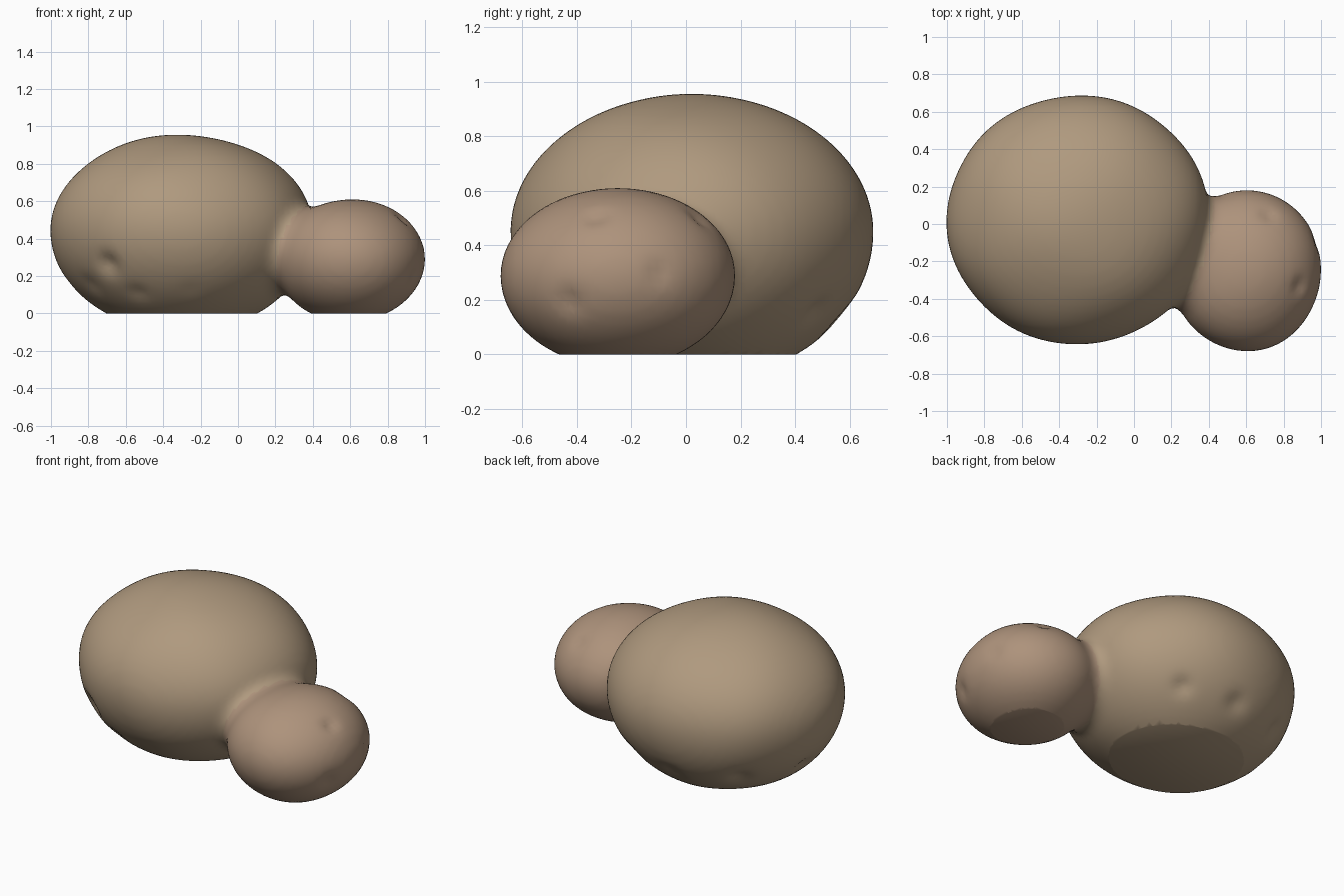
import bpy, bmesh, math
from mathutils import Vector

if "Cube" in bpy.data.objects:
    bpy.data.objects.remove(bpy.data.objects["Cube"])

# Each lobe: centre, radii (x, y, z above, z below the widest line)
BIG = (Vector((-0.30, 0.022, 0.45)), (0.70, 0.665, 0.505, 0.55))
SMALL = (Vector((0.60, -0.25, 0.29)), (0.40, 0.43, 0.32, 0.335))
# Shallow chips near the base and on the small lobe: position, radius, depth
CHIPS = [((-0.70, -0.48, 0.26), 0.09, 0.030), ((-0.82, -0.32, 0.12), 0.09, 0.020),
         ((-0.25, -0.58, 0.08), 0.08, 0.025), ((-0.55, -0.48, 0.08), 0.08, 0.020),
         ((0.05, 0.50, 0.14), 0.08, 0.025), ((-0.30, 0.58, 0.12), 0.09, 0.020),
         ((-0.70, 0.45, 0.15), 0.09, 0.025), ((-0.90, 0.10, 0.16), 0.08, 0.020),
         ((0.72, 0.05, 0.50), 0.06, 0.015), ((0.88, -0.33, 0.50), 0.06, 0.018),
         ((0.93, -0.42, 0.20), 0.07, 0.018), ((0.97, -0.10, 0.30), 0.06, 0.012)]


def lobe_distance(p, lobe):
    c, r = lobe
    d = p - c
    rz = r[2] if d.z > 0 else r[3]
    return (Vector((d.x / r[0], d.y / r[1], d.z / rz)).length - 1) * min(r)


def field(p):
    # Smooth union of both lobes gives the soft neck
    a, b = lobe_distance(p, BIG), lobe_distance(p, SMALL)
    k = 0.09
    h = max(k - abs(a - b), 0) / k
    return min(a, b) - h * h * k / 4


def gradient(p):
    e = 0.002
    return Vector([(field(p + a) - field(p - a)) / (2 * e)
                   for a in (Vector((e, 0, 0)), Vector((0, e, 0)), Vector((0, 0, e)))])


def make_lobe(name, lobe):
    c, r = lobe
    bpy.ops.mesh.primitive_ico_sphere_add(subdivisions=5, radius=1)
    ob = bpy.context.object
    ob.name = name
    for v in ob.data.vertices:
        z = v.co.z * (r[2] if v.co.z > 0 else r[3])
        v.co = c + Vector((v.co.x * r[0], v.co.y * r[1], z))
    return ob


def apply_modifier(ob, mod):
    bpy.context.view_layer.objects.active = ob
    bpy.ops.object.modifier_apply(modifier=mod.name)


# Two lobes fused into one boulder
small = make_lobe("small_lobe", SMALL)
rock = make_lobe("boulder", BIG)
union = rock.modifiers.new("union", 'BOOLEAN')
union.operation = 'UNION'
union.object = small
apply_modifier(rock, union)
bpy.data.objects.remove(small)
remesh = rock.modifiers.new("remesh", 'REMESH')
remesh.mode = 'VOXEL'
remesh.voxel_size = 0.03
apply_modifier(rock, remesh)

# Pull the surface onto the blended shape, then add ripples and chips
for v in rock.data.vertices:
    p = v.co.copy()
    for _ in range(4):
        g = gradient(p)
        p -= g * (field(p) / max(g.length_squared, 0.05))
    n = gradient(p).normalized()
    push = 0.004 * math.sin(7 * p.x + 2) * math.sin(8 * p.y + 5 * p.z)
    for pos, rad, depth in CHIPS:
        push -= depth * math.exp(-((p - Vector(pos)).length / rad) ** 2 * 2)
    v.co = p + n * push

# Flat base
bm = bmesh.new()
bm.from_mesh(rock.data)
bmesh.ops.bisect_plane(bm, geom=bm.verts[:] + bm.edges[:] + bm.faces[:],
                       plane_co=(0, 0, 0), plane_no=(0, 0, 1), clear_inner=True)
bmesh.ops.holes_fill(bm, edges=[e for e in bm.edges if e.is_boundary], sides=0)
bmesh.ops.recalc_face_normals(bm, faces=bm.faces[:])
bm.to_mesh(rock.data)
bm.free()

# Tan large lobe, slightly pinker small lobe
rock.data.materials.clear()
for name, colour in (("tan_stone", (0.43, 0.32, 0.21, 1)), ("pink_stone", (0.42, 0.29, 0.20, 1))):
    mat = bpy.data.materials.new(name)
    mat.diffuse_color = colour
    mat.use_nodes = True
    mat.node_tree.nodes["Principled BSDF"].inputs["Base Color"].default_value = mat.diffuse_color
    rock.data.materials.append(mat)
for f in rock.data.polygons:
    f.material_index = int(lobe_distance(f.center, SMALL) < lobe_distance(f.center, BIG))

bpy.ops.object.select_all(action='DESELECT')
rock.select_set(True)
bpy.context.view_layer.objects.active = rock
bpy.ops.object.shade_smooth_by_angle(angle=math.radians(35))
